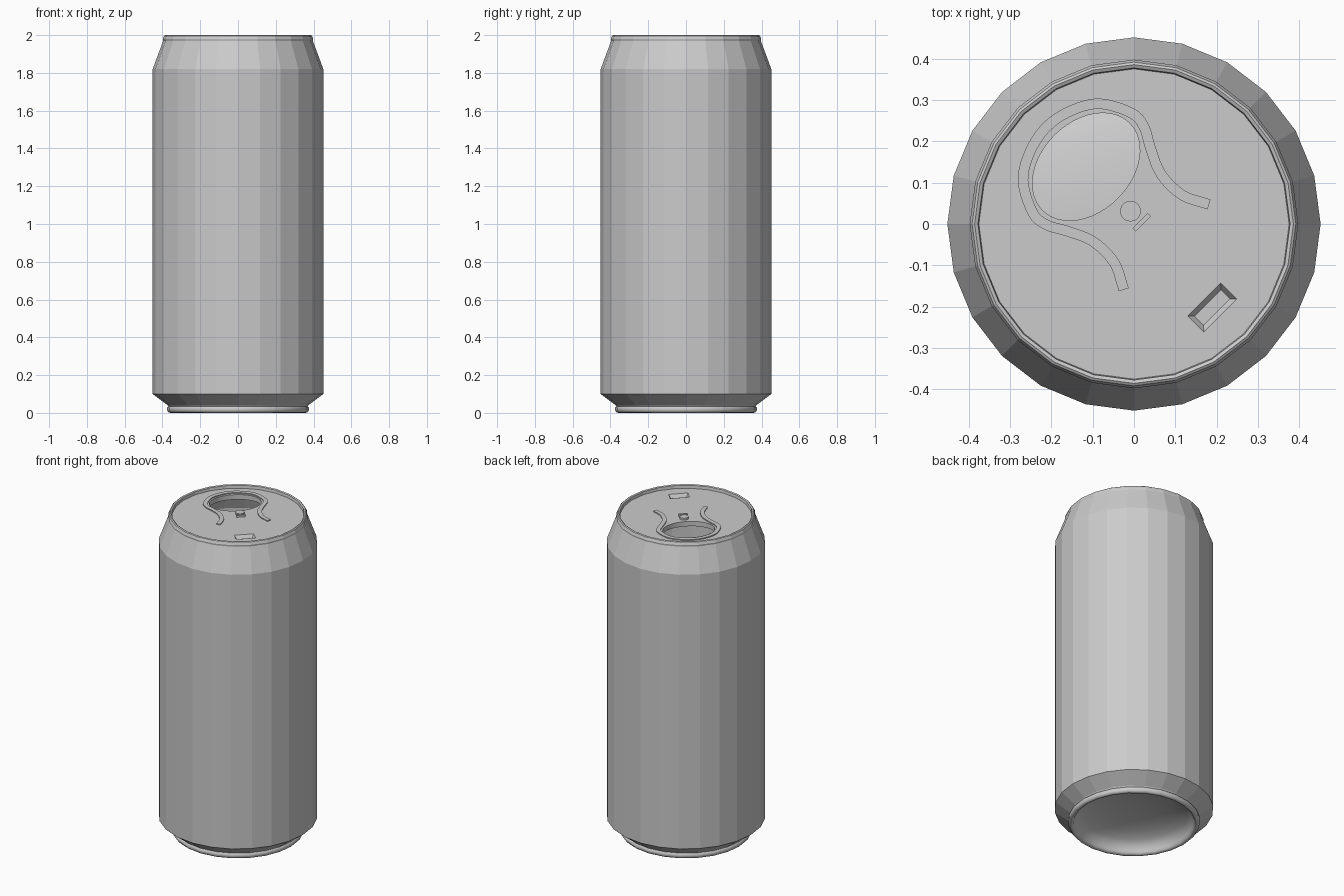
import bpy, bmesh, math
from mathutils import Vector, Matrix

cube = bpy.data.objects.get("Cube")
if cube:
    bpy.data.objects.remove(cube, do_unlink=True)

SIDES = 24
LID_Z = 1.978
AXIS_U = 0.016  # sideways shift of the lid details
# Lid details lie on a diagonal: local x runs across, local y towards the mouth
DIAGONAL = Matrix.Rotation(math.radians(45), 4, 'Z')

metal = bpy.data.materials.new("grey aluminium")
metal.use_nodes = True
grey = (0.6, 0.6, 0.6, 1)
metal.diffuse_color = grey
metal.node_tree.nodes["Principled BSDF"].inputs["Base Color"].default_value = grey


def add_object(name, bm, smooth=None):
    bmesh.ops.recalc_face_normals(bm, faces=bm.faces)
    mesh = bpy.data.meshes.new(name)
    bm.to_mesh(mesh)
    bm.free()
    mesh.materials.append(metal)
    obj = bpy.data.objects.new(name, mesh)
    bpy.context.collection.objects.link(obj)
    if smooth:
        bpy.ops.object.select_all(action='DESELECT')
        obj.select_set(True)
        bpy.context.view_layer.objects.active = obj
        bpy.ops.object.shade_smooth_by_angle(angle=math.radians(smooth))
    return obj


def revolve(name, profile, smooth=None):
    """Turn (radius, height) points around z; a zero radius closes the end."""
    bm = bmesh.new()
    rings = []
    for r, z in profile:
        if r == 0:
            rings.append([bm.verts.new((0, 0, z))] * SIDES)
            continue
        angles = [math.tau * i / SIDES for i in range(SIDES)]
        rings.append([bm.verts.new((r * math.cos(a), r * math.sin(a), z)) for a in angles])
    for low, high in zip(rings, rings[1:]):
        for i in range(SIDES):
            j = (i + 1) % SIDES
            corners = dict.fromkeys([low[i], low[j], high[j], high[i]])
            bm.faces.new(list(corners))
    return add_object(name, bm, smooth)


def prism(name, bottom, top, z0, z1):
    """Solid between two outlines with equal point counts, on the diagonal axes."""
    bm = bmesh.new()
    low = [bm.verts.new(DIAGONAL @ Vector((x, y, z0))) for x, y in bottom]
    high = [bm.verts.new(DIAGONAL @ Vector((x, y, z1))) for x, y in top]
    bm.faces.new(low)
    bm.faces.new(high)
    for i in range(len(low)):
        j = (i + 1) % len(low)
        bm.faces.new((low[i], low[j], high[j], high[i]))
    return add_object(name, bm)


def ellipse(cx, cy, a, b, count):
    angles = [math.tau * i / count for i in range(count)]
    return [(cx + a * math.cos(t), cy + b * math.sin(t)) for t in angles]


def rectangle(cx, cy, w, h):
    return [(cx + sx * w / 2, cy + sy * h / 2) for sx, sy in ((-1, -1), (1, -1), (1, 1), (-1, 1))]


def cut(target, cutter):
    cutter.hide_render = True
    mod = target.modifiers.new("cut", 'BOOLEAN')
    mod.operation = 'DIFFERENCE'
    mod.solver = 'EXACT'
    mod.object = cutter
    bpy.context.view_layer.objects.active = target
    bpy.ops.object.modifier_apply(modifier=mod.name)
    bpy.data.objects.remove(cutter, do_unlink=True)


# Can wall with shoulder and base chamfer
revolve("can_body", [(0.372, 0.04), (0.452, 0.10), (0.452, 1.82), (0.396, 1.97)])

# Rolled rim around the lid
revolve("top_rim", [(0.396, 1.97), (0.398, 1.98), (0.392, 1.996), (0.386, 2.0),
                    (0.378, 1.996), (0.375, LID_Z - 0.005)])

# Foot ring and domed underside
revolve("foot_ring", [(0.372, 0.04), (0.368, 0.034), (0.375, 0.028), (0.375, 0.012),
                      (0.367, 0.002), (0.355, 0.0), (0.345, 0.008), (0.34, 0.02)], 50)
dome = [(0.34 * math.cos(t), 0.02 + 0.1 * math.sin(t))
        for t in (math.radians(15 * i) for i in range(6))]
revolve("base_dome", dome + [(0, 0.12)], 50)

# Lid with drinking hole and a finger recess
lid = revolve("lid", [(0, LID_Z - 0.03), (0.376, LID_Z - 0.03), (0.376, LID_Z), (0, LID_Z)])
mouth = ellipse(AXIS_U, 0.18, 0.149, 0.108, 48)
cut(lid, prism("mouth_cutter", mouth, mouth, LID_Z - 0.1, LID_Z + 0.1))
cut(lid, prism("recess_cutter", rectangle(-0.009, -0.277, 0.09, 0.03),
               rectangle(-0.009, -0.277, 0.113, 0.056), LID_Z - 0.02, LID_Z + 0.0005))

# Raised bead sweeping around the mouth, mirrored from one half
half = [(0.146, -0.095), (0.116, -0.032), (0.116, 0.040), (0.143, 0.103), (0.167, 0.148),
        (0.170, 0.193), (0.132, 0.264), (0.070, 0.302)]
points = half + [(0, 0.316)] + [(-x, y) for x, y in reversed(half)]
points = [Vector(p) for p in points]
padded = [2 * points[0] - points[1]] + points + [2 * points[-1] - points[-2]]
path = []
for a, b, c, d in zip(padded, padded[1:], padded[2:], padded[3:]):
    for k in range(5):
        t = k / 5
        path.append(0.5 * (2 * b + (c - a) * t + (2 * a - 5 * b + 4 * c - d) * t ** 2
                           + (3 * b - a - 3 * c + d) * t ** 3))
path.append(points[-1])
left, right = [], []
for i, p in enumerate(path):
    along = (path[min(i + 1, len(path) - 1)] - path[max(i - 1, 0)]).normalized()
    side = Vector((-along.y, along.x)) * 0.0125
    shift = Vector((AXIS_U, 0))
    left.append(p + side + shift)
    right.append(p - side + shift)
bm = bmesh.new()
rows = []
for l, r in zip(left, right):
    rows.append([bm.verts.new(DIAGONAL @ Vector((q.x, q.y, z)))
                 for q, z in ((l, LID_Z - 0.004), (l, LID_Z + 0.006),
                              (r, LID_Z + 0.006), (r, LID_Z - 0.004))])
for p, q in zip(rows, rows[1:]):
    for i in range(4):
        j = (i + 1) % 4
        bm.faces.new((p[i], p[j], q[j], q[i]))
bm.faces.new(rows[0])
bm.faces.new(rows[-1])
add_object("lid_bead", bm)

# Rivet and the small bar left beside it
rivet = ellipse(AXIS_U, 0.028, 0.025, 0.025, 24)
prism("rivet", rivet, rivet, LID_Z - 0.004, LID_Z + 0.012)
bar = rectangle(AXIS_U, -0.01, 0.052, 0.011)
prism("rivet_bar", bar, bar, LID_Z - 0.004, LID_Z + 0.012)
